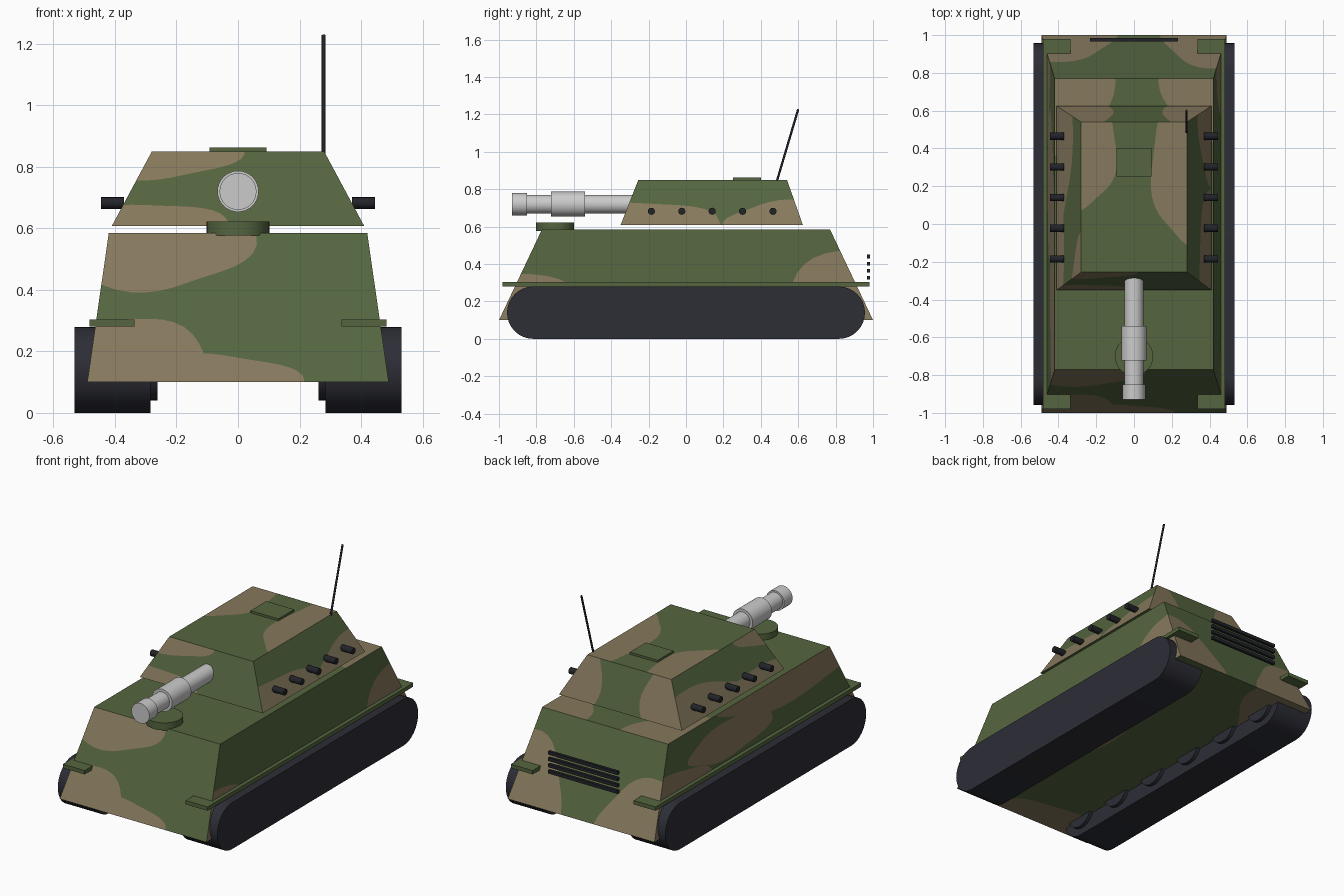
import bpy, bmesh, math
from mathutils import Vector, Matrix
from mathutils.geometry import delaunay_2d_cdt

if "Cube" in bpy.data.objects:
    bpy.data.objects.remove(bpy.data.objects["Cube"])


def material(name, rgb):
    m = bpy.data.materials.new(name)
    m.diffuse_color = (*rgb, 1)
    m.use_nodes = True
    m.node_tree.nodes["Principled BSDF"].inputs["Base Color"].default_value = m.diffuse_color
    return m


GREEN = material("camo green", (0.089, 0.130, 0.050))
TAN = material("camo tan", (0.239, 0.191, 0.109))
DARK = material("dark rubber", (0.026, 0.027, 0.037))
BLACK = material("black metal", (0.016, 0.017, 0.022))
STEEL = material("light steel", (0.60, 0.60, 0.60))


def finish(name, bm, *mats, smooth=False):
    me = bpy.data.meshes.new(name)
    bm.to_mesh(me)
    bm.free()
    ob = bpy.data.objects.new(name, me)
    bpy.context.collection.objects.link(ob)
    for m in mats:
        me.materials.append(m)
    if smooth:
        bpy.ops.object.select_all(action='DESELECT')
        ob.select_set(True)
        bpy.context.view_layer.objects.active = ob
        bpy.ops.object.shade_smooth_by_angle(angle=math.radians(35))
    return ob


def add_box(bm, centre, size):
    bmesh.ops.create_cube(bm, size=1, matrix=Matrix.Translation(centre) @ Matrix.Diagonal((*size, 1)))


def add_rod(bm, a, b, r, seg=32):
    a, b = Vector(a), Vector(b)
    rot = (b - a).to_track_quat('Z', 'Y').to_matrix().to_4x4()
    bmesh.ops.create_cone(bm, cap_ends=True, segments=seg, radius1=r, radius2=r,
                          depth=(b - a).length, matrix=Matrix.Translation((a + b) / 2) @ rot)


# Camouflage: each flat panel is cut along wavy oval patches
def wavy_oval(cx, cy, rx, ry, n=48):
    loop = []
    for i in range(n):
        a = math.tau * i / n
        k = 1 + 0.05 * math.sin(5 * a + 9 * cx)
        loop.append(Vector((cx + rx * k * math.cos(a), cy + ry * k * math.sin(a))))
    return loop


def inside(p, poly):
    hit = False
    for a, b in zip(poly, poly[1:] + poly[:1]):
        if (a[1] > p[1]) != (b[1] > p[1]):
            if p[0] < a[0] + (p[1] - a[1]) / (b[1] - a[1]) * (b[0] - a[0]):
                hit = not hit
    return hit


def add_panel(bm, outline, lift, patches, centre):
    loops = [[Vector(p) for p in outline]] + [wavy_oval(*p) for p in patches]
    verts, edges = [], []
    for lp in loops:
        s = len(verts)
        verts += lp
        edges += [(s + i, s + (i + 1) % len(lp)) for i in range(len(lp))]
    vs, _, tris, *_ = delaunay_2d_cdt(verts, edges, [], 0, 1e-5)
    new = {}
    for tri in tris:
        c = sum((vs[i] for i in tri), Vector((0, 0))) / len(tri)
        if not inside(c, loops[0]):
            continue
        for i in tri:
            if i not in new:
                new[i] = bm.verts.new(lift(*vs[i]))
        f = bm.faces.new([new[i] for i in tri])
        f.material_index = int(any(inside(c, lp) for lp in loops[1:]))
        f.normal_update()
        if f.normal.dot(f.calc_center_median() - centre) < 0:
            f.normal_flip()


def camo_body(name, bottom, top, patches):
    (xb, fb, rb, zb), (xt, ft, rt, zt) = bottom, top
    bm = bmesh.new()
    centre = Vector((0, (fb + rb) / 2, (zb + zt) / 2))

    def mix(a, b, z):
        return a + (b - a) * (z - zb) / (zt - zb)
    ends = [(-xb, zb), (xb, zb), (xt, zt), (-xt, zt)]
    sides = [(fb, zb), (rb, zb), (rt, zt), (ft, zt)]
    panels = {
        "front": (ends, lambda x, z: (x, mix(fb, ft, z), z)),
        "back": (ends, lambda x, z: (x, mix(rb, rt, z), z)),
        "right": (sides, lambda y, z: (mix(xb, xt, z), y, z)),
        "left": (sides, lambda y, z: (-mix(xb, xt, z), y, z)),
        "top": ([(-xt, ft), (xt, ft), (xt, rt), (-xt, rt)], lambda x, y: (x, y, zt)),
        "bottom": ([(-xb, fb), (xb, fb), (xb, rb), (-xb, rb)], lambda x, y: (x, y, zb)),
    }
    for key, (outline, lift) in panels.items():
        add_panel(bm, outline, lift, patches.get(key, []), centre)
    bmesh.ops.remove_doubles(bm, verts=bm.verts, dist=1e-5)
    finish(name, bm, GREEN, TAN)


# Hull (patches: centre and radii within each panel)
camo_body("hull", (0.49, -1, 1, 0.10), (0.42, -0.77, 0.77, 0.585), {
    "front": [(-.3, .6, .36, .2), (-.36, .1, .29, .215), (-.1, .08, .32, .11)],
    "right": [(-1, .1, .5, .265), (1, .1, .5, .4)],
    "left": [(-.5, .62, .8, .2), (.2, .42, .4, .1), (.8, .25, .4, .16), (-1, .1, .35, .19)],
    "back": [(-.47, .1, .37, .3), (.47, .1, .32, .37)],
    "top": [(-.42, .8, .31, .42), (.42, .8, .28, .35)],
    "bottom": [(-.2, -1, .42, .22), (.5, 0, .33, .7), (-.42, 1, .32, .45)],
})

# Turret
camo_body("turret", (0.41, -0.35, 0.625, 0.608), (0.28, -0.255, 0.54, 0.85), {
    "front": [(-.3, .87, .32, .11), (-.28, .6, .27, .078)],
    "right": [(-.25, .6, .46, .13), (.6, .6, .39, .14)],
    "left": [(.55, .62, .55, .145), (-.1, .6, .5, .08), (-.35, .87, .3, .11)],
    "back": [(-.42, .73, .3, .3), (.42, .73, .26, .3)],
    "top": [(-.3, .4, .21, .32), (.3, .3, .21, .4)],
})

# Tracks, road wheels, fenders and smoke launchers, one set per side
for side, s in (("right", 1), ("left", -1)):
    r, half = 0.14, 0.817
    bm = bmesh.new()
    prof = []
    for sign in (1, -1):
        for i in range(17):
            a = math.pi * (i / 16 - 0.5)
            prof.append(bm.verts.new((s * 0.285, sign * (half + r * math.cos(a)), r + sign * r * math.sin(a))))
    ext = bmesh.ops.extrude_face_region(bm, geom=[bm.faces.new(prof)])
    bmesh.ops.translate(bm, vec=(s * 0.247, 0, 0),
                        verts=[v for v in ext["geom"] if isinstance(v, bmesh.types.BMVert)])
    bmesh.ops.recalc_face_normals(bm, faces=bm.faces)
    finish(side + "_track", bm, DARK, smooth=True)

    bm = bmesh.new()
    for i in range(6):
        y = -0.8 + 0.32 * i
        add_rod(bm, (s * 0.262, y, r), (s * 0.4, y, r), 0.1)
    finish(side + "_road_wheels", bm, DARK, smooth=True)

    bm = bmesh.new()
    add_box(bm, (s * 0.41, 0, 0.292), (0.146, 1.96, 0.023))
    finish(side + "_fender", bm, GREEN)

    bm = bmesh.new()
    for i in range(5):
        y = -0.185 + 0.1625 * i
        add_rod(bm, (s * 0.37, y, 0.682), (s * 0.446, y, 0.682), 0.019, 16)
    finish(side + "_smoke_launchers", bm, BLACK, smooth=True)

# Gun: barrel, sleeve and muzzle
for name, y0, y1, r in (("gun_barrel", -0.88, -0.2, 0.05),
                        ("gun_sleeve", -0.723, -0.54, 0.067),
                        ("gun_muzzle", -0.93, -0.85, 0.06)):
    bm = bmesh.new()
    add_rod(bm, (0, y0, 0.72), (0, y1, 0.72), r)
    finish(name, bm, STEEL, smooth=True)

# Driver hatch on the front deck
bm = bmesh.new()
add_rod(bm, (0, -0.7, 0.577), (0, -0.7, 0.622), 0.102)
finish("driver_hatch", bm, GREEN, smooth=True)

# Roof hatch
bm = bmesh.new()
add_box(bm, (0, 0.327, 0.854), (0.186, 0.15, 0.018))
finish("roof_hatch", bm, GREEN)

# Antenna
bm = bmesh.new()
add_rod(bm, (0.278, 0.485, 0.84), (0.278, 0.6, 1.228), 0.006, 12)
finish("antenna", bm, BLACK, smooth=True)

# Rear engine grille slats
bm = bmesh.new()
for i in range(4):
    add_box(bm, (0, 0.975, 0.326 + 0.038 * i), (0.464, 0.017, 0.02))
finish("engine_grille", bm, BLACK)
